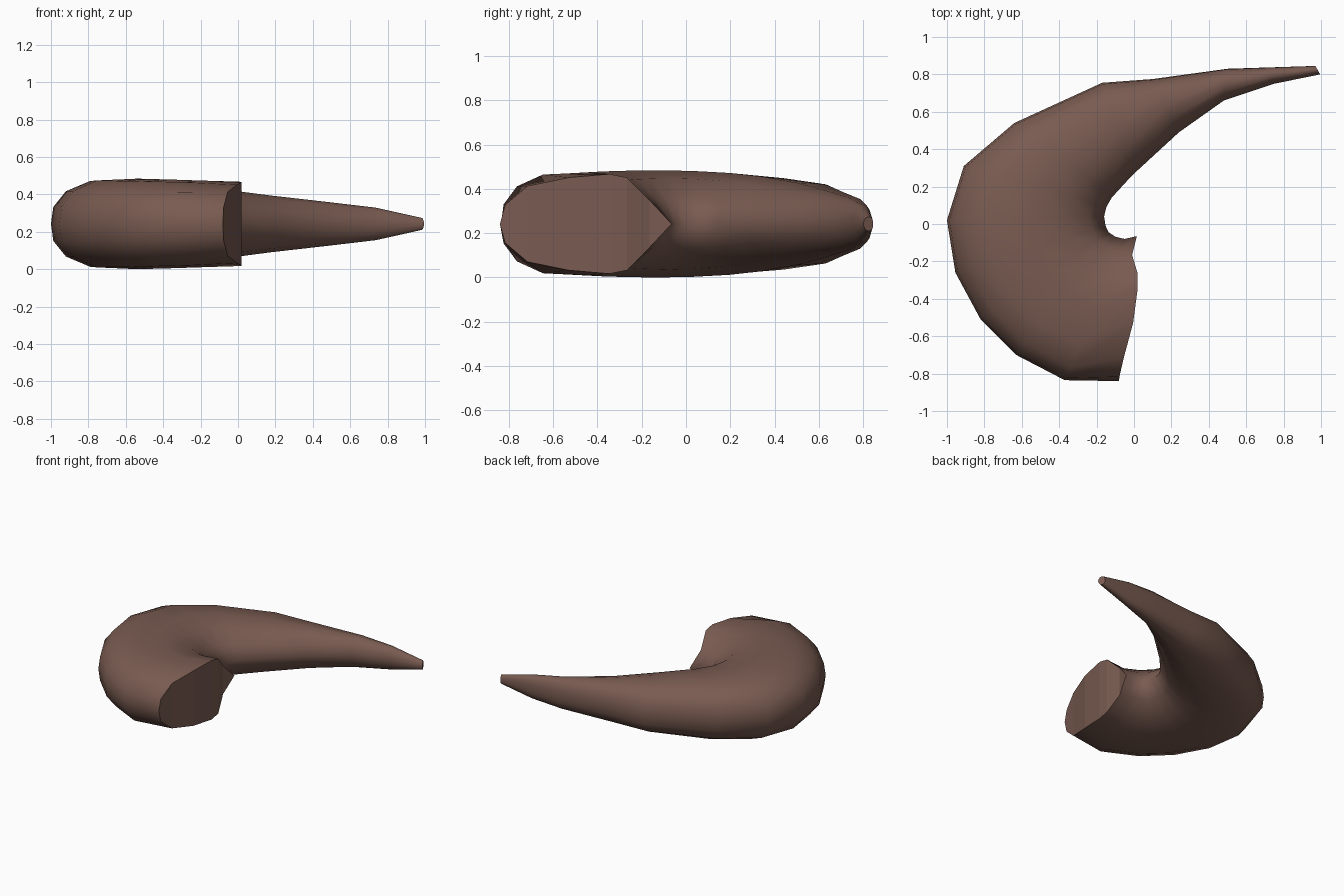
import bpy, bmesh
from mathutils import Vector

if "Cube" in bpy.data.objects:
    bpy.data.objects.remove(bpy.data.objects["Cube"])

MID = 0.242  # height of the horn's symmetry plane

# rings along the horn: outer x, outer y, inner x, inner y, half height
RINGS = [
    (-0.08, -0.84, 0.015, -0.065, 0.225),
    (-0.37, -0.835, -0.05, -0.08, 0.232),
    (-0.63, -0.70, -0.10, -0.068, 0.237),
    (-0.82, -0.51, -0.135, -0.045, 0.240),
    (-0.955, -0.26, -0.152, -0.01, 0.242),
    (-1.00, 0.02, -0.16, 0.04, 0.239),
    (-0.91, 0.31, -0.148, 0.09, 0.230),
    (-0.64, 0.54, -0.12, 0.14, 0.215),
    (-0.17, 0.755, -0.01, 0.26, 0.186),
    (0.10, 0.775, 0.24, 0.49, 0.152),
    (0.50, 0.83, 0.48, 0.66, 0.116),
    (0.72, 0.837, 0.75, 0.75, 0.087),
    (0.97, 0.845, 0.995, 0.80, 0.032),
]
# half cross-section from inner to outer edge: (position, height)
BODY = [(0, 0), (.09, .45), (.25, .85), (.48, 1), (.75, .96), (.905, .73), (.985, .38), (1, 0)]
BASE = [(0, 0), (.13, .48), (.26, .93), (.36, 1), (.6, .93), (.84, .76), (.97, .38), (1, 0)]
BASE_X = [0.015, -0.01, 0.02, 0.02, -0.005, -0.055, -0.078, -0.08]  # uneven cut end
N = len(BODY)

bm = bmesh.new()
loops = []
for k, (ox, oy, ix, iy, h) in enumerate(RINGS):
    o, i = Vector((ox, oy, MID)), Vector((ix, iy, MID))
    pts = []
    for j, (t, z) in enumerate(BASE if k == 0 else BODY):
        p = i.lerp(o, t)
        if k == 0:
            p.x = BASE_X[j]
        pts.append((p, z * h))
    top = [bm.verts.new(p + Vector((0, 0, z))) for p, z in pts]
    low = [bm.verts.new(p - Vector((0, 0, z))) for p, z in pts[1:-1]]
    loops.append(top + low[::-1])

# smooth skin
M = len(loops[0])
for a, b in zip(loops, loops[1:]):
    for j in range(M):
        n = (j + 1) % M
        bm.faces.new((a[j], a[n], b[n], b[j])).smooth = True

# cut end and tip, as strips between upper and lower halves
for ring in (loops[0], loops[-1]):
    for j in range(N - 1):
        quad = [ring[j], ring[j + 1], ring[(M - j - 1) % M], ring[(M - j) % M]]
        bm.faces.new(list(dict.fromkeys(quad)))
    for j in range(M):
        bm.edges.get((ring[j], ring[(j + 1) % M])).smooth = False

bmesh.ops.recalc_face_normals(bm, faces=bm.faces)
mesh = bpy.data.meshes.new("horn")
bm.to_mesh(mesh)
bm.free()

brown = bpy.data.materials.new("dull brown")
brown.diffuse_color = (0.19, 0.105, 0.082, 1)
brown.use_nodes = True
brown.node_tree.nodes["Principled BSDF"].inputs["Base Color"].default_value = brown.diffuse_color
mesh.materials.append(brown)
horn = bpy.data.objects.new("horn", mesh)
bpy.context.collection.objects.link(horn)
